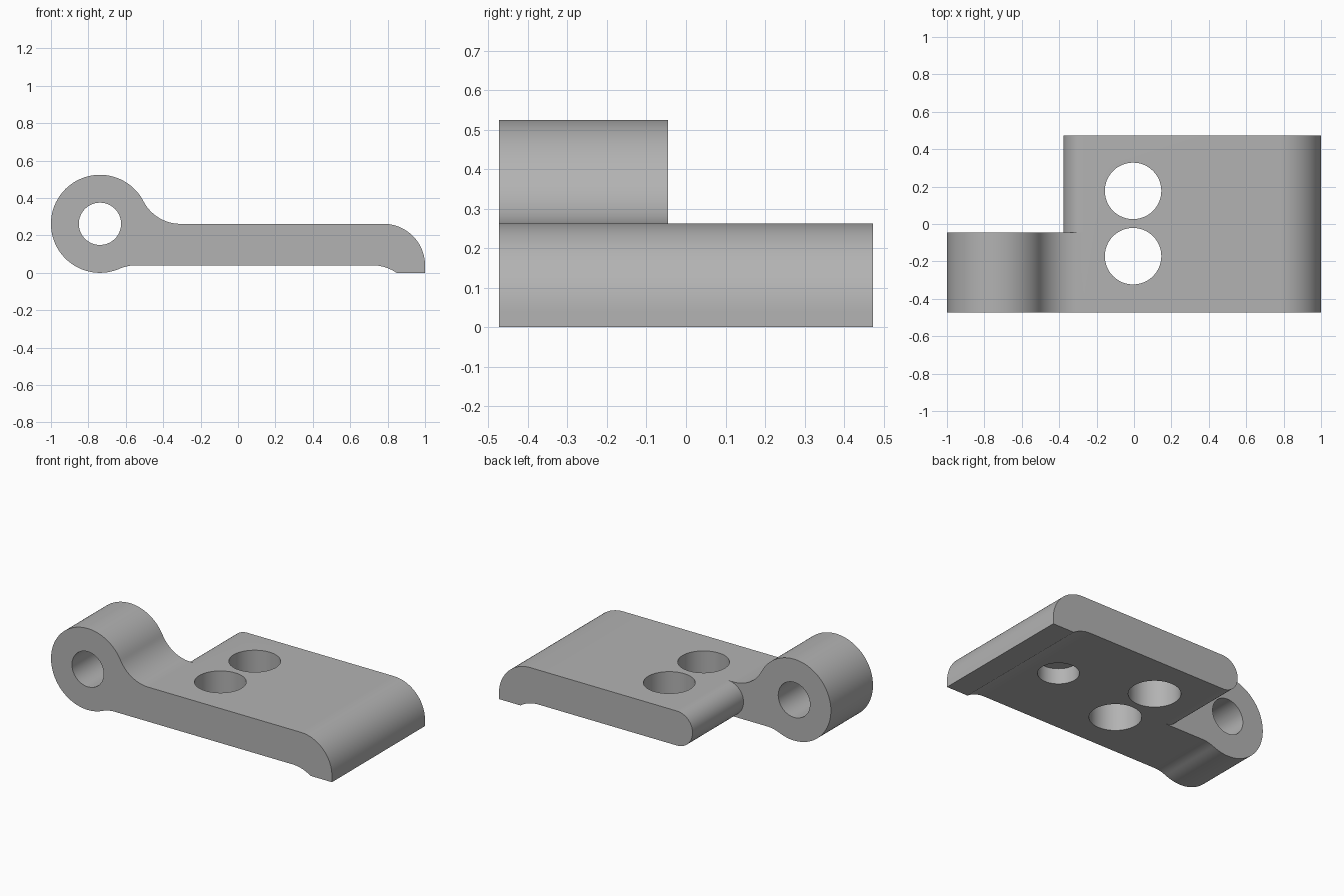
import bpy, bmesh
from math import cos, sin, radians, atan2, degrees
from mathutils import Matrix

cube = bpy.data.objects.get("Cube")
if cube:
    bpy.data.objects.remove(cube, do_unlink=True)

grey = bpy.data.materials.new("plain grey")
grey.use_nodes = True
colour = (0.45, 0.45, 0.45, 1)
grey.diffuse_color = colour
grey.node_tree.nodes["Principled BSDF"].inputs["Base Color"].default_value = colour

TOP, BOTTOM = 0.262, 0.04          # plate faces
THICK = TOP - BOTTOM
HALF = 0.473                       # half depth
SLOT = -0.045                      # inner end of the knuckle
KX, KR = -0.738, 0.262             # knuckle axis and radius


def arc(cx, cz, r, start, end, steps=24):
    """Points along an arc in the xz plane, angles in degrees."""
    angles = [radians(start + (end - start) * i / steps) for i in range(steps + 1)]
    return [(cx + r * cos(a), cz + r * sin(a)) for a in angles]


def finish(name, bm):
    bmesh.ops.remove_doubles(bm, verts=bm.verts, dist=1e-5)
    bmesh.ops.recalc_face_normals(bm, faces=bm.faces)
    mesh = bpy.data.meshes.new(name)
    bm.to_mesh(mesh)
    bm.free()
    mesh.materials.append(grey)
    obj = bpy.data.objects.new(name, mesh)
    bpy.context.collection.objects.link(obj)
    return obj


def extrude_profile(name, points, y0, y1):
    bm = bmesh.new()
    face = bm.faces.new([bm.verts.new((x, y0, z)) for x, z in points])
    ext = bmesh.ops.extrude_face_region(bm, geom=[face])
    moved = [v for v in ext["geom"] if isinstance(v, bmesh.types.BMVert)]
    bmesh.ops.translate(bm, verts=moved, vec=(0, y1 - y0, 0))
    return finish(name, bm)


def cylinder(name, centre, r, depth, along_y=False):
    bm = bmesh.new()
    turn = Matrix.Rotation(radians(90), 4, "X") if along_y else Matrix()
    bmesh.ops.create_cone(bm, cap_ends=True, segments=64, radius1=r, radius2=r,
                          depth=depth, matrix=Matrix.Translation(centre) @ turn)
    return finish(name, bm)


def combine(target, tool, operation):
    tool.hide_render = True
    mod = target.modifiers.new(operation.lower(), "BOOLEAN")
    mod.operation, mod.solver, mod.object = operation, "EXACT", tool
    bpy.context.view_layer.objects.active = target
    bpy.ops.object.modifier_apply(modifier=mod.name)
    bpy.data.objects.remove(tool, do_unlink=True)


# Plate: round back edge, rounded nose and a small lip below it
lip_start = degrees(atan2(THICK - BOTTOM, 0.127))
plate = (arc(1 - THICK, BOTTOM, THICK, 90, 0) + [(1, 0)]
         + arc(0.72, BOTTOM - THICK, THICK, lip_start, 90, 10)
         + arc(-0.267, BOTTOM + THICK / 2, THICK / 2, 270, 90))
leaf = extrude_profile("hinge_leaf", plate, -HALF, HALF)

# Knuckle arm: ring blended into the plate with a fillet above and below
fillet = THICK
reach = KR + fillet
top_dx = (reach ** 2 - fillet ** 2) ** 0.5
low_dz = TOP - BOTTOM + fillet
low_dx = (reach ** 2 - low_dz ** 2) ** 0.5
top_a = degrees(atan2(fillet, top_dx))
low_a = degrees(atan2(low_dz, low_dx))
arm = (arc(KX + top_dx, TOP + fillet, fillet, 270, 180 + top_a, 20)
       + arc(KX, KR, KR, top_a, 360 - low_a, 72)
       + arc(KX + low_dx, BOTTOM - fillet, fillet, 180 - low_a, 90, 10)
       + [(-0.2, BOTTOM), (-0.2, TOP)])
combine(leaf, extrude_profile("knuckle_arm", arm, -HALF, SLOT), "UNION")

# Pin bore, two through holes and a blind hole underneath
combine(leaf, cylinder("pin_bore", (KX, -0.26, KR), 0.113, 0.6, True), "DIFFERENCE")
for y in (-0.172, 0.177):
    combine(leaf, cylinder("bolt_hole", (-0.005, y, 0.15), 0.151, 0.6), "DIFFERENCE")
combine(leaf, cylinder("blind_hole", (0.567, 0.003, 0.04), 0.12, 0.2), "DIFFERENCE")

bpy.ops.object.select_all(action="DESELECT")
leaf.select_set(True)
bpy.context.view_layer.objects.active = leaf
bpy.ops.object.shade_smooth_by_angle(angle=radians(30))
